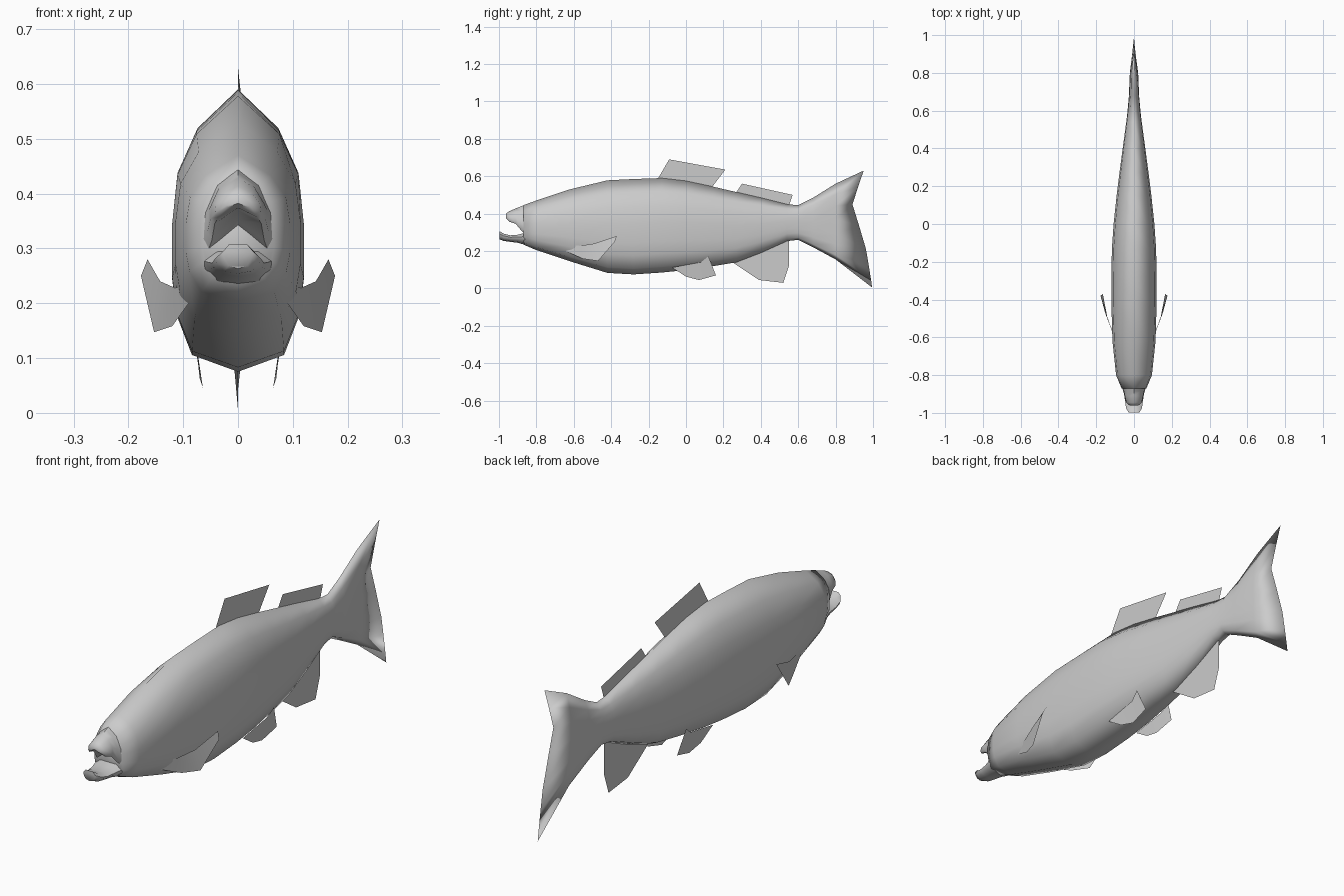
import bpy, bmesh, math

cube = bpy.data.objects.get("Cube")
if cube:
    bpy.data.objects.remove(cube, do_unlink=True)

grey = bpy.data.materials.new("fish grey")
grey.use_nodes = True
grey.diffuse_color = (0.6, 0.6, 0.6, 1)
grey.node_tree.nodes["Principled BSDF"].inputs["Base Color"].default_value = (0.6, 0.6, 0.6, 1)


def finish(bm, name, angle):
    """Turn a bmesh into a shaded object."""
    mesh = bpy.data.meshes.new(name)
    bm.to_mesh(mesh)
    bm.free()
    mesh.materials.append(grey)
    ob = bpy.data.objects.new(name, mesh)
    bpy.context.collection.objects.link(ob)
    bpy.ops.object.select_all(action='DESELECT')
    bpy.context.view_layer.objects.active = ob
    ob.select_set(True)
    bpy.ops.object.shade_smooth_by_angle(angle=math.radians(angle))
    return ob


def loft(name, profile, stations, angle, trailing=None):
    """Skin rings; profile = (width, height) factors, station = (y, bottom, top, half width)."""
    half = profile + [(-w, t) for w, t in reversed(profile[1:-1])]
    bm = bmesh.new()
    rings = [[bm.verts.new((w * hw, y, zb + t * (zt - zb))) for w, t in half]
             for y, zb, zt, hw in stations]
    if trailing:        # forked edge where both sides meet
        zb, zt, ys = trailing
        yt = {t: y for (w, t), y in zip(profile, ys)}
        rings.append([bm.verts.new((0, yt[t], zb + t * (zt - zb))) for w, t in half])
    n = len(half)
    for a, b in zip(rings, rings[1:]):
        for i in range(n):
            j = (i + 1) % n
            bm.faces.new((a[i], a[j], b[j], b[i]))
    bm.faces.new(rings[0])
    if not trailing:
        bm.faces.new(rings[-1])
    bmesh.ops.remove_doubles(bm, verts=bm.verts, dist=0.0002)
    bmesh.ops.recalc_face_normals(bm, faces=bm.faces)
    return finish(bm, name, angle)


def fin(name, root, tip):
    """Thin sheet between two edges with equal point counts."""
    bm = bmesh.new()
    a = [bm.verts.new(p) for p in root]
    b = [bm.verts.new(p) for p in tip]
    for i in range(len(a) - 1):
        bm.faces.new((a[i], a[i + 1], b[i + 1], b[i]))
    return finish(bm, name, 30)


# Body and forked tail
body_profile = [(0, 0), (0.7, 0.06), (0.93, 0.2), (1, 0.33), (1, 0.53),
                (0.92, 0.71), (0.63, 0.86), (0, 1)]
body = [(-0.87, 0.235, 0.445, 0.066), (-0.8, 0.205, 0.47, 0.095),
        (-0.62, 0.145, 0.53, 0.114), (-0.42, 0.083, 0.578, 0.12),
        (-0.28, 0.075, 0.585, 0.12), (-0.13, 0.085, 0.59, 0.117),
        (0.0, 0.098, 0.575, 0.108), (0.15, 0.12, 0.543, 0.092),
        (0.27, 0.14, 0.515, 0.077), (0.4, 0.19, 0.485, 0.06),
        (0.54, 0.253, 0.45, 0.041), (0.6, 0.26, 0.445, 0.034),
        (0.68, 0.22, 0.485, 0.027), (0.8, 0.155, 0.56, 0.022)]
loft("body", body_profile, body, 180,
     (0.005, 0.63, [0.995, 0.99, 0.976, 0.962, 0.925, 0.89, 0.92, 0.95]))

# Jaws around the open mouth
upper_profile = [(0, 0.3), (0.85, 0), (1, 0.12), (0.95, 0.45), (0.6, 0.8), (0, 1)]
loft("upper_jaw", upper_profile,
     [(-0.86, 0.29, 0.447, 0.067), (-0.885, 0.315, 0.438, 0.056),
      (-0.91, 0.345, 0.428, 0.05), (-0.945, 0.357, 0.413, 0.042),
      (-0.962, 0.375, 0.4, 0.022)], 60)
lower_profile = [(0, 0), (0.6, 0.12), (0.93, 0.45), (1, 0.7), (0.6, 1), (0, 1)]
loft("lower_jaw", lower_profile,
     [(-0.86, 0.233, 0.297, 0.064), (-0.9, 0.244, 0.287, 0.053),
      (-0.94, 0.249, 0.284, 0.047), (-0.975, 0.254, 0.293, 0.042),
      (-0.998, 0.263, 0.307, 0.028)], 60)

# Fins on the centre line
fin("front_dorsal_fin", [(0, -0.16, 0.57), (0, 0.13, 0.53)],
    [(0, -0.09, 0.69), (0, 0.21, 0.635)])
fin("rear_dorsal_fin", [(0, 0.26, 0.5), (0, 0.55, 0.44)],
    [(0, 0.3, 0.56), (0, 0.57, 0.5)])
fin("anal_fin", [(0, 0.24, 0.145), (0, 0.4, 0.21), (0, 0.55, 0.265)],
    [(0, 0.39, 0.045), (0, 0.52, 0.03), (0, 0.55, 0.12)])

# Paired fins
for side, s in (("left", 1), ("right", -1)):
    fin(side + "_pectoral_fin",
        [(s * x, y, z) for x, y, z in [(0.092, -0.64, 0.235), (0.115, -0.57, 0.228),
                                       (0.142, -0.49, 0.24), (0.165, -0.37, 0.28)]],
        [(s * x, y, z) for x, y, z in [(0.09, -0.645, 0.2), (0.12, -0.55, 0.158),
                                       (0.153, -0.47, 0.147), (0.177, -0.38, 0.25)]])
    fin(side + "_pelvic_fin",
        [(s * x, y, z) for x, y, z in [(0.075, -0.075, 0.112), (0.078, 0.08, 0.14),
                                       (0.085, 0.12, 0.172)]],
        [(s * x, y, z) for x, y, z in [(0.07, -0.0, 0.063), (0.064, 0.07, 0.045),
                                       (0.07, 0.16, 0.07)]])
